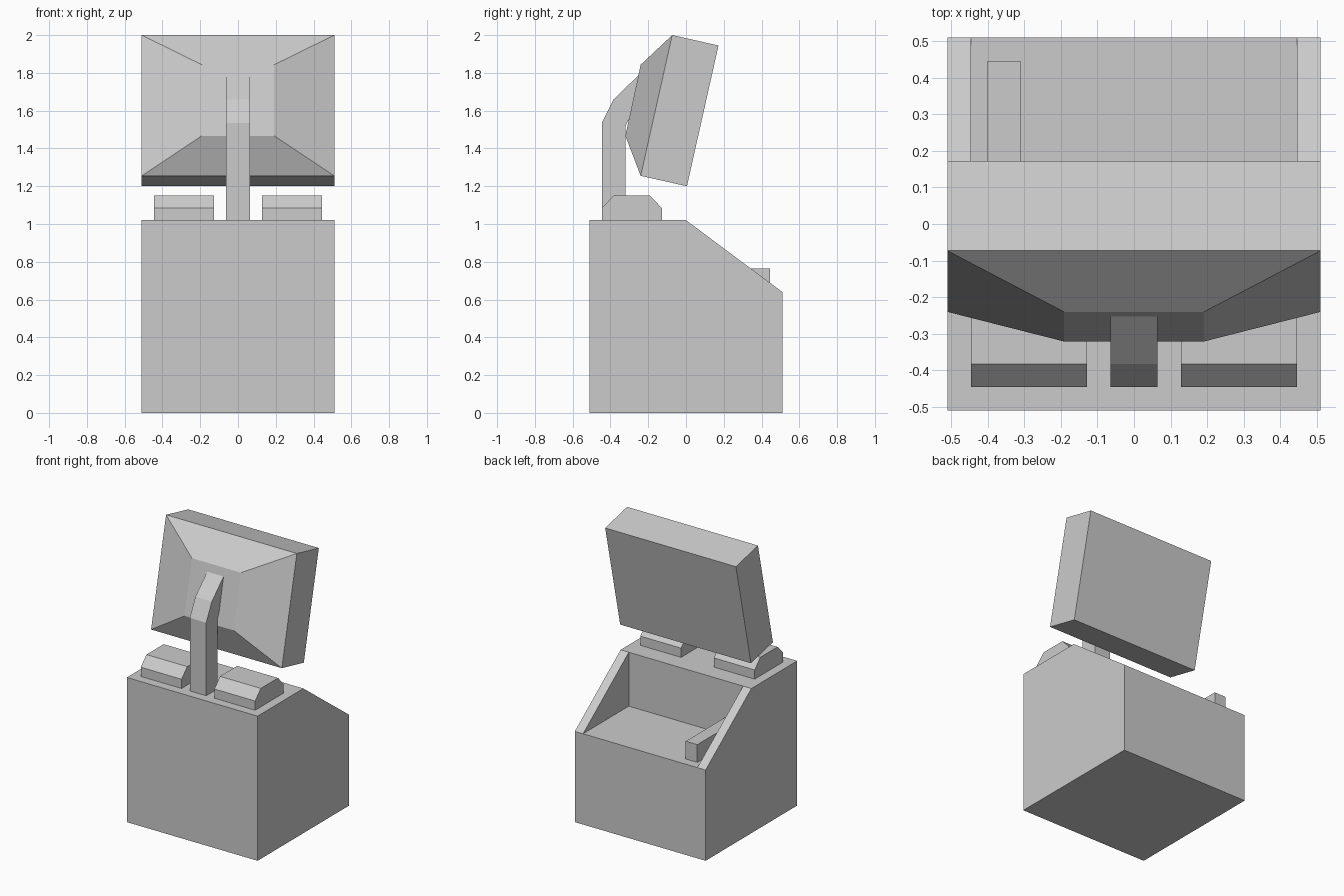
import bpy

if "Cube" in bpy.data.objects:
    bpy.data.objects.remove(bpy.data.objects["Cube"])


def make(name, verts, faces):
    mesh = bpy.data.meshes.new(name)
    mesh.from_pydata(verts, [], faces)
    mesh.validate()
    ob = bpy.data.objects.new(name, mesh)
    bpy.context.collection.objects.link(ob)
    bpy.context.view_layer.objects.active = ob
    bpy.ops.object.mode_set(mode='EDIT')
    bpy.ops.mesh.select_all(action='SELECT')
    bpy.ops.mesh.normals_make_consistent(inside=False)
    bpy.ops.object.mode_set(mode='OBJECT')
    return ob


def prism(name, profile, x0, x1):
    """Extrude a (y, z) profile from x0 to x1."""
    n = len(profile)
    verts = [(x, y, z) for x in (x0, x1) for y, z in profile]
    faces = [tuple(range(n)), tuple(range(2 * n - 1, n - 1, -1))]
    faces += [(i, (i + 1) % n, n + (i + 1) % n, n + i) for i in range(n)]
    return make(name, verts, faces)


W, I = 0.51, 0.446          # outer half width, recess half width
TOP, LIP = 1.02, 0.64

# Base cabinet: sloped block with an open tray cut between thin side walls
side = [(-W, 0), (W, 0), (W, LIP), (0, TOP), (-W, TOP)]
tray = [(W, LIP), (0, TOP), (0, LIP)]
verts = [(x, y, z) for x in (-W, W) for y, z in side]
verts += [(x, y, z) for x in (-I, I) for y, z in tray]
make("base_cabinet", verts, [
    (0, 1, 2, 3, 4), (5, 6, 7, 8, 9),           # sides
    (0, 1, 6, 5), (0, 5, 9, 4),                 # bottom, front
    (1, 2, 10, 13, 7, 6),                       # tray end
    (4, 3, 11, 14, 8, 9),                       # top
    (2, 3, 11, 10), (7, 8, 14, 13),             # sloped rims
    (10, 11, 12), (13, 14, 15),                 # tray side walls
    (11, 14, 15, 12), (10, 13, 15, 12)])        # tray back wall, floor

# Small bar lying in the tray
prism("tray_bar", [(0, LIP), (I, LIP), (I, 0.765), (0, 0.765)], -0.40, -0.31)

# Pair of chamfered housings beside the arm
pad = [(-0.446, TOP), (-0.446, 1.085), (-0.383, 1.15),
       (-0.191, 1.15), (-0.128, 1.085), (-0.128, TOP)]
for label, s in (("left", -1), ("right", 1)):
    prism(label + "_housing", pad, s * 0.128, s * 0.446)

# Bent support arm, its tip sunk into the screen
prism("support_arm", [(-0.446, TOP), (-0.446, 1.535), (-0.383, 1.66),
                      (-0.225, 1.813), (-0.18, 1.72), (-0.27, 1.62),
                      (-0.319, 1.52), (-0.319, TOP)], -0.064, 0.064)

# Tilted screen: box with a tapered rear, as rings of (z-low, z-high) points
rings = [(W, (0.005, 1.2), (0.172, 1.945)),
         (W, (-0.24, 1.255), (-0.073, 2.0)),
         (0.191, (-0.321, 1.467), (-0.24, 1.843))]
verts = []
for w, low, high in rings:
    verts += [(-w, *low), (w, *low), (w, *high), (-w, *high)]
faces = [(0, 1, 2, 3), (8, 9, 10, 11)]
for r in (0, 4):
    faces += [(r + i, r + (i + 1) % 4, r + 4 + (i + 1) % 4, r + 4 + i)
              for i in range(4)]
make("screen", verts, faces)
